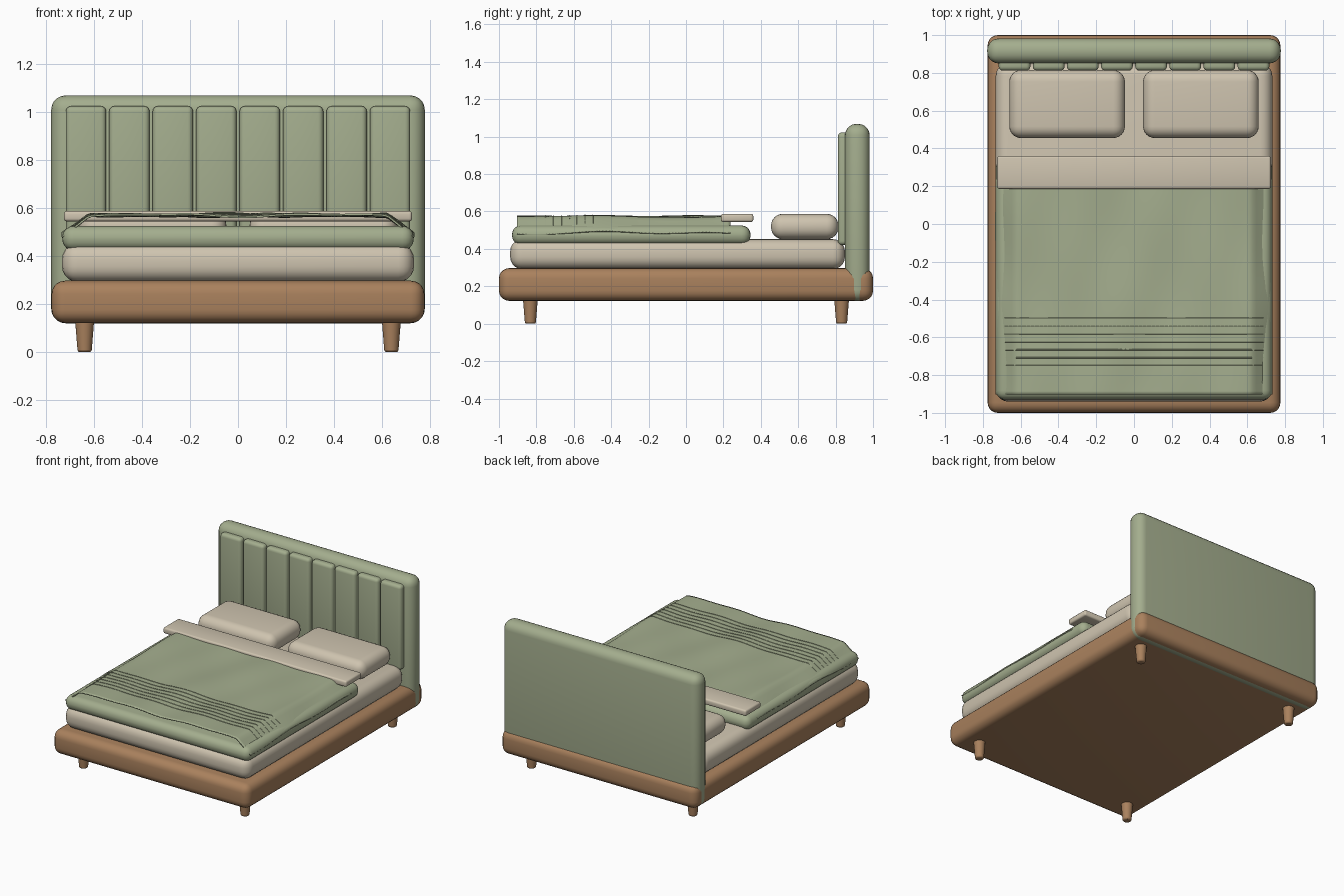
import bpy, math
from math import sin, cos

if "Cube" in bpy.data.objects:
    bpy.data.objects.remove(bpy.data.objects["Cube"])


def material(name, color):
    m = bpy.data.materials.new(name)
    m.diffuse_color = (*color, 1)
    m.use_nodes = True
    m.node_tree.nodes["Principled BSDF"].inputs["Base Color"].default_value = m.diffuse_color
    return m


WOOD = material("wood", (0.40, 0.22, 0.11))
GREEN = material("green_fabric", (0.37, 0.42, 0.27))
LINEN = material("linen", (0.62, 0.55, 0.43))


def finish(ob, mat):
    ob.data.materials.append(mat)
    bpy.ops.object.select_all(action='DESELECT')
    ob.select_set(True)
    bpy.context.view_layer.objects.active = ob
    bpy.ops.object.shade_smooth_by_angle(angle=math.radians(40))
    return ob


def rounded_box(name, x, y, z, radius, mat, segments=5):
    """Box given by (min, max) ranges with rounded edges."""
    bpy.ops.mesh.primitive_cube_add(size=1)
    ob = bpy.context.object
    ob.name = name
    for v in ob.data.vertices:
        v.co = [r[0] if c < 0 else r[1] for c, r in zip(v.co, (x, y, z))]
    b = ob.modifiers.new("round", 'BEVEL')
    b.width, b.segments = radius, segments
    b.limit_method = 'NONE'
    bpy.ops.object.modifier_apply(modifier="round")
    return finish(ob, mat)


def blanket_height(x, y):
    """Gently rumpled top that slopes down along both sides."""
    z = 0.569 + 0.005 * sin(9 * x + 2 * y) * cos(7 * y) + 0.003 * sin(17 * x - 5 * y)
    over = max(0, abs(x) - 0.62)
    return z - over * 0.75 + 0.004 * sin(11 * y) * min(1, over * 10)


# Bed frame, headboard and mattress
rounded_box("bed_frame", (-.775, .775), (-1, 1), (.122, .297), .055, WOOD)
rounded_box("headboard", (-.777, .777), (.85, .982), (.12, 1.068), .06, GREEN)
rounded_box("mattress", (-.732, .732), (-.94, .85), (.292, .452), .065, LINEN)

# Upright padded headboard channels
for i in range(8):
    cx = (i - 3.5) * 0.1807
    rounded_box(f"headboard_channel_{i + 1}", (cx - .084, cx + .084),
                (.812, .88), (.42, 1.023), .022, GREEN, 4)

# Tapered legs
for sx in (-1, 1):
    for sy in (-1, 1):
        bpy.ops.mesh.primitive_cone_add(vertices=24, radius1=.029, radius2=.041,
                                        depth=.15, location=(sx * .638, sy * .832, .075))
        leg = bpy.context.object
        leg.name = f"{'front' if sy < 0 else 'back'}_{'left' if sx < 0 else 'right'}_leg"
        b = leg.modifiers.new("round", 'BEVEL')
        b.width, b.segments = .008, 2
        finish(leg, WOOD)

# Pillows
for side, s in (("left", -1), ("right", 1)):
    x = sorted((s * .048, s * .66))
    rounded_box(f"{side}_pillow", x, (.455, .815), (.452, .587), .062, LINEN, 6)

# Duvet body and folded sheet
rounded_box("duvet", (-.731, .731), (-.93, .345), (.422, .525), .048, GREEN)
rounded_box("folded_sheet", (-.724, .724), (.186, .36), (.544, .587), .012, LINEN, 3)

# Thin rumpled blanket over the duvet
NX, NY = 84, 64
verts, faces = [], []
for j in range(NY + 1):
    for i in range(NX + 1):
        x, y = -.732 + 1.464 * i / NX, -.903 + 1.14 * j / NY
        verts.append((x, y, blanket_height(x, y)))
for j in range(NY):
    for i in range(NX):
        a = j * (NX + 1) + i
        faces.append((a, a + 1, a + NX + 2, a + NX + 1))
mesh = bpy.data.meshes.new("blanket")
mesh.from_pydata(verts, [], faces)
blanket = bpy.data.objects.new("blanket", mesh)
bpy.context.collection.objects.link(blanket)
finish(blanket, GREEN)
thick = blanket.modifiers.new("thickness", 'SOLIDIFY')
thick.thickness, thick.offset = .008, 0

# Raised cords across the foot of the blanket
for k in range(7):
    y = -.75 + k * .042
    curve = bpy.data.curves.new(f"blanket_cord_{k + 1}", 'CURVE')
    curve.dimensions = '3D'
    curve.bevel_depth, curve.bevel_resolution = .003, 1
    spline = curve.splines.new('POLY')
    spline.points.add(60)
    for i, p in enumerate(spline.points):
        x = -.685 + 1.37 * i / 60
        p.co = (x, y, blanket_height(x, y) + .004, 1)
    curve.materials.append(GREEN)
    cord = bpy.data.objects.new(f"blanket_cord_{k + 1}", curve)
    bpy.context.collection.objects.link(cord)
